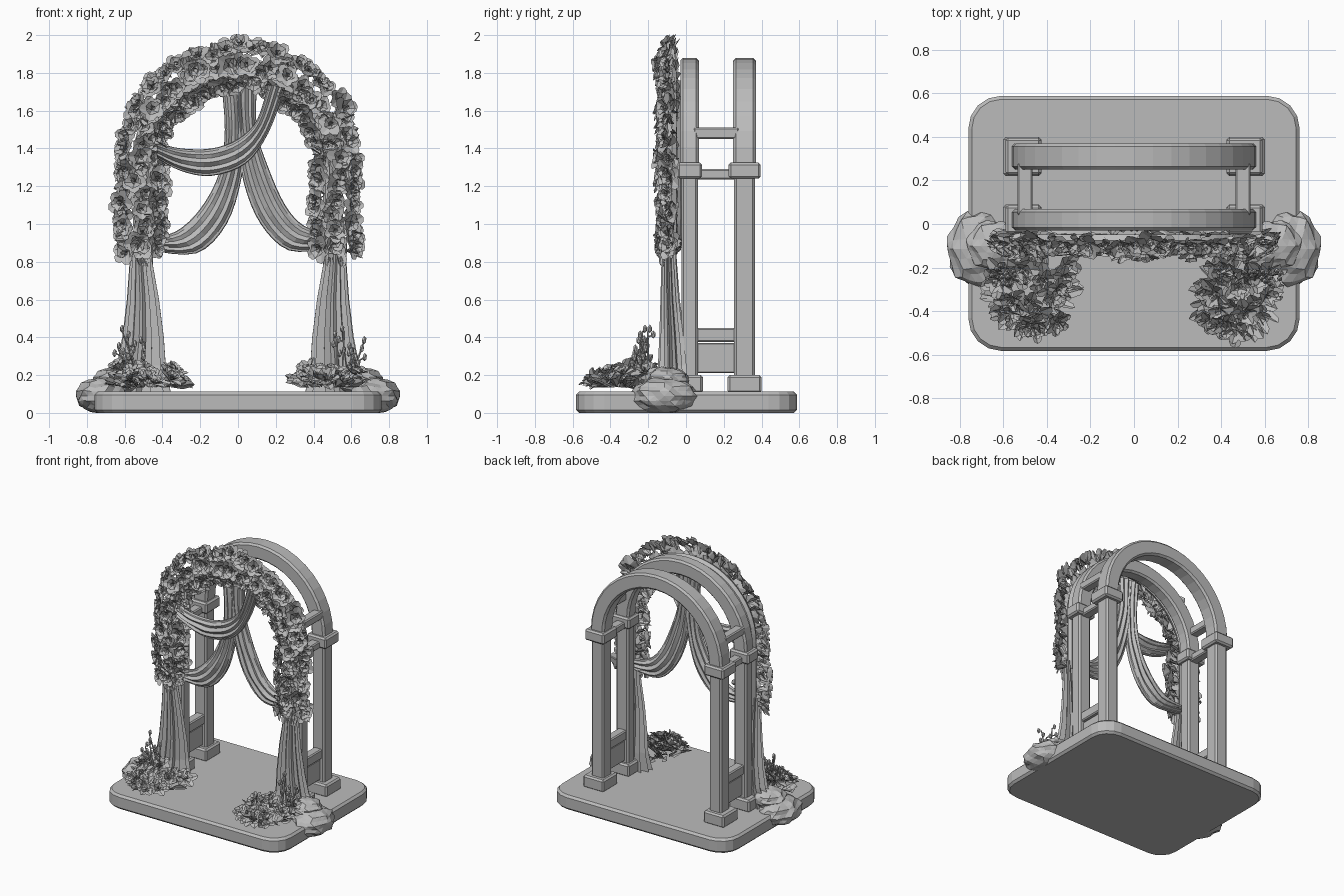
import bpy, bmesh, math, random
from mathutils import Vector, Matrix

if "Cube" in bpy.data.objects:
    bpy.data.objects.remove(bpy.data.objects["Cube"])

random.seed(7)
rnd = random.uniform
stone = bpy.data.materials.new("plain_grey")
stone.diffuse_color = (0.5, 0.5, 0.5, 1)
stone.use_nodes = True
stone.node_tree.nodes["Principled BSDF"].inputs["Base Color"].default_value = stone.diffuse_color


def finish(bm, name, solid=True):
    if solid:
        bmesh.ops.recalc_face_normals(bm, faces=bm.faces)
    me = bpy.data.meshes.new(name)
    bm.to_mesh(me)
    bm.free()
    me.materials.append(stone)
    ob = bpy.data.objects.new(name, me)
    bpy.context.collection.objects.link(ob)
    return ob


def box(name, x, y, z, bev=0.012):
    bm = bmesh.new()
    size = [b - a for a, b in (x, y, z)]
    mid = [(a + b) / 2 for a, b in (x, y, z)]
    bmesh.ops.create_cube(bm, size=1, matrix=Matrix.Translation(mid) @ Matrix.Diagonal((*size, 1)))
    bmesh.ops.bevel(bm, geom=bm.edges[:], offset=bev, segments=1, affect='EDGES')
    return finish(bm, name)


def loft(bm, rings):
    """Skin closed rings of points and cap both ends."""
    vs = [[bm.verts.new(p) for p in r] for r in rings]
    n = len(vs[0])
    for a, b in zip(vs, vs[1:]):
        for i in range(n):
            bm.faces.new((a[i], a[(i + 1) % n], b[(i + 1) % n], b[i]))
    bm.faces.new(vs[0])
    bm.faces.new(vs[-1])


def spline(pts, steps):
    """Smooth curve through the given points."""
    pts = [Vector(p) for p in pts]
    out = []
    for i in range(len(pts) - 1):
        p0, p1, p2, p3 = pts[max(i - 1, 0)], pts[i], pts[i + 1], pts[min(i + 2, len(pts) - 1)]
        for k in range(steps):
            t = k / steps
            out.append(0.5 * (2 * p1 + (p2 - p0) * t + (2 * p0 - 5 * p1 + 4 * p2 - p3) * t ** 2
                              + (3 * p1 - p0 - 3 * p2 + p3) * t ** 3))
    return out + [pts[-1]]


# platform with rounded corners
bm = bmesh.new()
bmesh.ops.create_cube(bm, size=1, matrix=Matrix.Translation((0, 0.003, 0.056)) @ Matrix.Diagonal((1.52, 1.17, 0.112, 1)))
up = [e for e in bm.edges if abs(e.verts[0].co.z - e.verts[1].co.z) > 0.05]
bmesh.ops.bevel(bm, geom=up, offset=0.15, segments=4, profile=0.5, affect='EDGES')
rim = [e for e in bm.edges if abs(e.verts[0].co.z - e.verts[1].co.z) < 0.01]
bmesh.ops.bevel(bm, geom=rim, offset=0.016, segments=1, affect='EDGES')
finish(bm, "platform")


# the two arches: round band, posts, feet and caps
def arch(name, y0, y1, grow):
    bm = bmesh.new()
    b = 0.014
    prof = [(0.445, y0 + b), (0.445, y1 - b), (0.459, y1), (0.546, y1),
            (0.56, y1 - b), (0.56, y0 + b), (0.546, y0), (0.459, y0)]
    loft(bm, [[(r * math.cos(a), y, 1.32 + r * math.sin(a)) for r, y in prof]
              for a in (math.pi * i / 20 for i in range(21))])
    finish(bm, name + "_band")
    for s, side in ((-1, "left"), (1, "right")):
        def span(a, c):
            return tuple(sorted((s * a, s * c)))
        box(f"{name}_post_{side}", span(0.45, 0.555), (y0 + 0.005, y1 - 0.005), (0.1, 1.26))
        box(f"{name}_foot_{side}", span(0.425, 0.6), (y0 - grow, y1 + grow), (0.105, 0.2))
        box(f"{name}_cap_{side}", span(0.425, 0.59), (y0 - grow + 0.005, y1 + grow - 0.005), (1.24, 1.325))


arch("back_arch", 0.25, 0.37, 0.03)
arch("front_arch", -0.03, 0.068, 0.022)

# rails and low panels joining the arches
for s, side in ((-1, "left"), (1, "right")):
    xs = tuple(sorted((s * 0.465, s * 0.535)))
    for label, z0, z1 in (("upper", 1.45, 1.51), ("middle", 1.235, 1.29), ("lower", 0.375, 0.45)):
        box(f"{label}_rail_{side}", xs, (0.04, 0.28), (z0, z1), 0.008)
    box(f"low_panel_{side}", tuple(sorted((s * 0.48, s * 0.52))), (0.04, 0.28), (0.21, 0.37), 0.006)


# pleated swags, each between an upper and a lower edge in x, z
def swag(name, upper, lower, y, depth):
    bm = bmesh.new()
    n = 20
    rings = []
    for i, (p, q) in enumerate(zip(spline(upper, 4), spline(lower, 4))):
        mid, half = (p + q) / 2, (p - q) / 2
        ring = []
        for k in range(n):
            a = 2 * math.pi * k / n
            fold = (1.0 if k % 2 else 0.6) + 0.08 * math.sin(i * 1.3 + k)
            c = mid + half * math.cos(a)
            ring.append((c.x, y - depth * math.sin(a) * fold, c.y))
        rings.append(ring)
    loft(bm, rings)
    finish(bm, name)


swag("left_swag",
     [(-0.09, 1.76), (-0.07, 1.5), (-0.1, 1.27), (-0.2, 1.08), (-0.33, 0.96), (-0.47, 0.93)],
     [(0.03, 1.76), (0.04, 1.5), (0.02, 1.25), (-0.06, 1.0), (-0.22, 0.845), (-0.47, 0.86)], -0.06, 0.04)
swag("right_swag",
     [(0.1, 1.76), (0.1, 1.5), (0.16, 1.3), (0.25, 1.1), (0.35, 0.99), (0.48, 0.95)],
     [(-0.03, 1.76), (-0.01, 1.5), (0.03, 1.22), (0.12, 1.0), (0.27, 0.86), (0.48, 0.87)], -0.06, 0.04)
swag("upper_swag",
     [(-0.43, 1.43), (-0.3, 1.4), (-0.14, 1.4), (0.0, 1.45), (0.1, 1.55), (0.16, 1.74)],
     [(-0.43, 1.35), (-0.3, 1.28), (-0.14, 1.255), (0.04, 1.32), (0.16, 1.48), (0.25, 1.72)], -0.1, 0.045)

# hanging side curtains and cloth heaped over the platform edge
for s, side in ((-1, "left"), (1, "right")):
    bm = bmesh.new()
    rings = []
    # centre x, centre y, half width, half depth, height
    for cx, cy, rx, ry, z in ((0.52, -0.09, 0.06, 0.035, 0.92), (0.515, -0.09, 0.06, 0.04, 0.8),
                              (0.505, -0.085, 0.085, 0.05, 0.6), (0.505, -0.075, 0.11, 0.066, 0.4),
                              (0.515, -0.07, 0.13, 0.078, 0.25), (0.54, -0.08, 0.18, 0.1, 0.11)):
        ring = []
        for k in range(28):
            a = 2 * math.pi * k / 28
            f = (1.0 if k % 2 else 0.74) + 0.05 * math.sin(3 * k)
            ring.append((s * (cx + rx * f * math.cos(a)), cy + ry * f * math.sin(a), z))
        rings.append(ring)
    loft(bm, rings)
    finish(bm, "curtain_" + side)
    for label, c, r in (("heap", (0.72, -0.115, 0.09), (0.14, 0.178, 0.1)),
                        ("fold", (0.63, -0.1, 0.17), (0.14, 0.12, 0.075))):
        bm = bmesh.new()
        bmesh.ops.create_icosphere(bm, subdivisions=3, radius=1)
        for v in bm.verts:
            a = math.atan2(v.co.y, v.co.x)
            f = 0.97 + 0.06 * math.sin(7 * a + 3 * v.co.z) + 0.04 * math.sin(11 * v.co.z + 2 * a)
            x, y, z = (c[i] + r[i] * f * v.co[i] for i in range(3))
            v.co = (s * x, y, max(z, 0.0))
        finish(bm, f"cloth_{label}_{side}")


# petals, blossoms and leaves
def petal(bm, m, base, length, width, tilt, cup):
    """Two facets folded along the midrib, rising at the tilt angle."""
    def at(t, w, lift):
        d = base + t * length
        return bm.verts.new(m @ Vector((d * math.cos(tilt) - lift * math.sin(tilt), w * width,
                                        d * math.sin(tilt) + lift * math.cos(tilt))))
    root, tip = at(0, 0, 0), at(1, 0, cup * 0.4)
    for sg in (-1, 1):
        side = [root, at(0.5, sg, cup), at(0.85, sg * 0.7, cup), tip]
        bm.faces.new(side if sg < 0 else side[::-1])


def blossom(bm, pos, direction, r, pointed=1.0):
    m = Matrix.Translation(pos) @ Vector(direction).to_track_quat('Z', 'Y').to_matrix().to_4x4()
    turn = rnd(0, 6)
    for n, size, tilt in ((5, 1.0, 0.3), (5, 0.78, 0.75), (3, 0.5, 1.15)):
        for i in range(n):
            spin = Matrix.Rotation(turn + 2 * math.pi * i / n + size, 4, 'Z')
            petal(bm, m @ spin, 0.04 * r, r * size * rnd(0.9, 1.1), 0.45 * r * size * pointed,
                  tilt + rnd(-0.15, 0.15), 0.14 * r)


def leaf(bm, pos, direction, r):
    m = Matrix.Translation(pos) @ Vector(direction).to_track_quat('X', 'Z').to_matrix().to_4x4()
    petal(bm, m @ Matrix.Rotation(rnd(-1, 1), 4, 'X'), 0, r, r * 0.25, 0, r * 0.12)


# garland path: up the left side, over the top, down the right side
path = [(Vector((-0.515, 0.86 + 0.49 * i / 10)), Vector((-1, 0))) for i in range(10)]
for i in range(29):
    a = math.pi * (1 - i / 28)
    path.append((Vector((0.515 * math.cos(a), 1.35 + 0.49 * math.sin(a))), Vector((math.cos(a), math.sin(a)))))
path += [(Vector((0.515, 1.35 - 0.49 * i / 10)), Vector((1, 0))) for i in range(1, 11)]

bm = bmesh.new()
loft(bm, [[(p.x + 0.03 * o.x * math.cos(t), -0.075 + 0.03 * math.sin(t), p.y + 0.03 * o.y * math.cos(t))
           for t in (i * math.pi / 3 for i in range(6))] for p, o in path])
finish(bm, "garland_vine")

bm = bmesh.new()
for p, o in path:
    for lane in (-0.08, 0.0, 0.08):
        u = lane + rnd(-0.02, 0.02)
        c = p + o * u + Vector((rnd(-0.015, 0.015), rnd(-0.02, 0.02)))
        y = -0.115 + abs(u) * 0.35 + rnd(-0.015, 0.02)
        d = (o.x * u * 9 + rnd(-0.35, 0.35), -1, o.y * u * 9 + rnd(-0.35, 0.35))
        blossom(bm, (c.x, y, c.y), d, rnd(0.058, 0.082))
finish(bm, "garland_blossoms", False)

bm = bmesh.new()
for p, o in path:
    for k in range(5):
        s = random.choice((-1, 1))
        d = Vector((o.x * s + rnd(-0.7, 0.7), rnd(-0.4, 0.3), o.y * s + rnd(-0.7, 0.7)))
        leaf(bm, (p.x + o.x * s * 0.05, rnd(-0.11, -0.05), p.y + o.y * s * 0.05), d, rnd(0.07, 0.105))
for s in (-1, 1):
    for k in range(6):
        leaf(bm, (s * 0.52 + rnd(-0.04, 0.04), -0.1, 0.86), (rnd(-0.4, 0.4), rnd(-0.4, 0), -1), 0.09)
finish(bm, "garland_leaves", False)


# ground bouquets with spiky leaves and budding sprigs
def stem(bm, a, b, r):
    a, b = Vector(a), Vector(b)
    m = Matrix.Translation((a + b) / 2) @ (b - a).to_track_quat('Z', 'Y').to_matrix().to_4x4()
    bmesh.ops.create_cone(bm, segments=5, radius1=r, radius2=r * 0.6, depth=(b - a).length,
                          cap_ends=True, matrix=m)


for s, side in ((-1, "left"), (1, "right")):
    blooms, leaves, sprigs = bmesh.new(), bmesh.new(), bmesh.new()
    for k in range(24):
        t = k / 23
        y = -0.19 - 0.29 * t
        x = 0.49 - 0.04 * t + rnd(-1, 1) * (0.18 - 0.08 * t)
        z = 0.145 + rnd(0.01, 0.11) * (1 - 0.7 * t)
        d = Vector(((x - 0.47) * 4 + rnd(-0.3, 0.3), -0.3 - t * 0.6 + rnd(-0.3, 0.3), 1))
        blossom(blooms, (s * x, y, z), (s * d.x, d.y, d.z), rnd(0.06, 0.09), 0.8)
    for k in range(46):
        a = rnd(0, 2 * math.pi)
        x, y = 0.47 + 0.12 * math.cos(a), -0.33 + 0.11 * math.sin(a)
        leaf(leaves, (s * x, y, 0.135), (s * math.cos(a), math.sin(a), rnd(0.05, 0.8)), rnd(0.08, 0.13))
    for k in range(6):
        root = Vector((s * rnd(0.48, 0.6), rnd(-0.28, -0.2), 0.15))
        tip = root + Vector((s * rnd(-0.03, 0.1), rnd(-0.04, 0.05), 0.28 - 0.03 * k))
        stem(sprigs, root, tip, 0.007)
        for f in (0.6, 0.8, 1.0):
            q = root.lerp(tip, f)
            e = q + Vector((rnd(-0.035, 0.035), rnd(-0.03, 0.03), 0.015))
            stem(sprigs, q, e, 0.005)
            bmesh.ops.create_icosphere(sprigs, subdivisions=1, radius=1,
                                       matrix=Matrix.Translation(e) @ Matrix.Diagonal((0.013, 0.013, 0.022, 1)))
    finish(blooms, "bouquet_blossoms_" + side, False)
    finish(leaves, "bouquet_leaves_" + side, False)
    finish(sprigs, "bouquet_sprigs_" + side)
